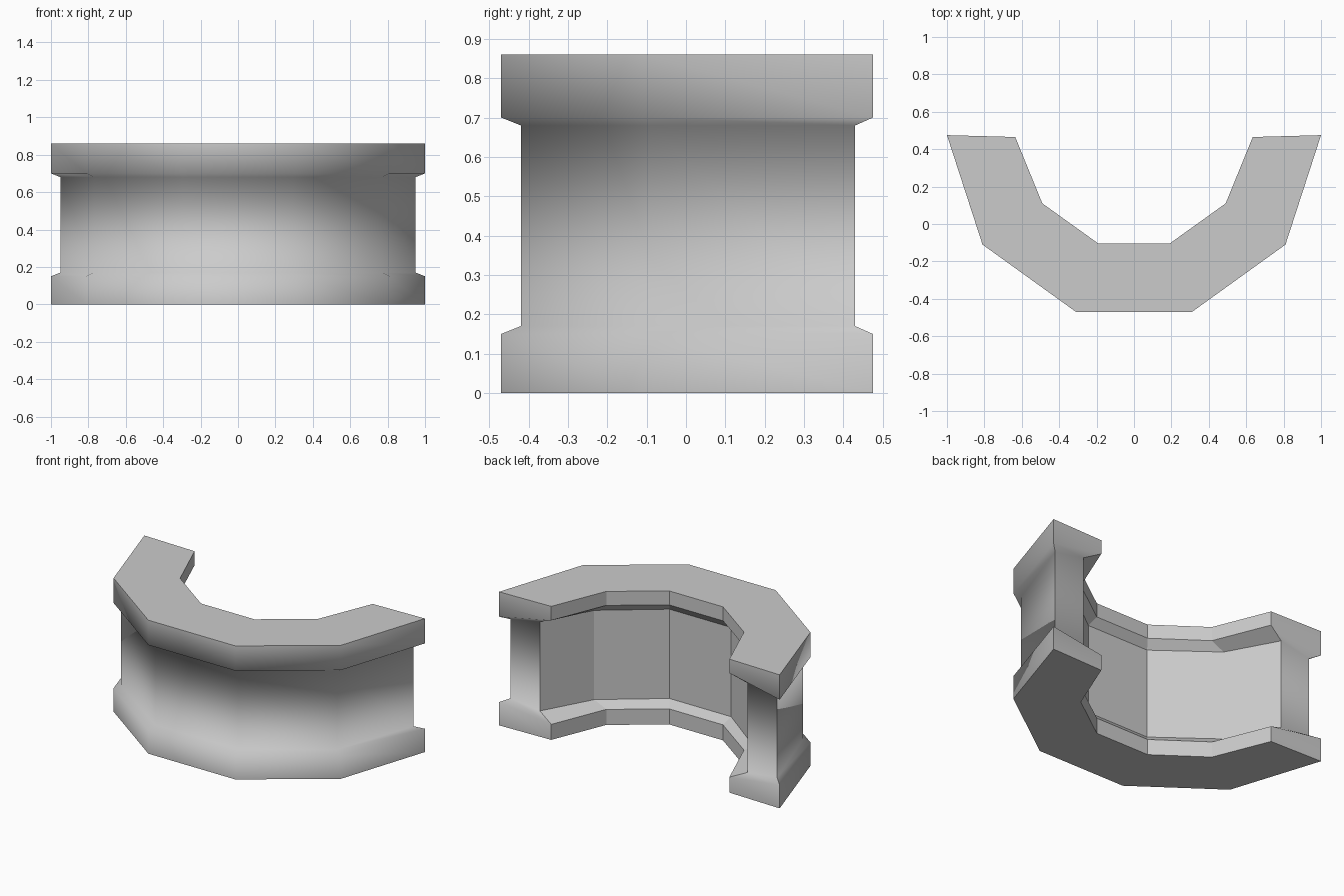
import bpy
import bmesh

cube = bpy.data.objects.get("Cube")
if cube:
    bpy.data.objects.remove(cube, do_unlink=True)

# Half outlines, from the open end to the centre of the front
RAIL_OUTER = [(1.0, 0.475), (0.81, -0.11), (0.31, -0.47)]
RAIL_INNER = [(0.635, 0.465), (0.49, 0.11), (0.19, -0.105)]
WALL_OUTER = [(0.95, 0.43), (0.77, -0.09), (0.295, -0.42)]
WALL_INNER = [(0.74, 0.43), (0.57, 0.12), (0.22, -0.145)]


def mirrored(half):
    """Full run of points from +x to -x."""
    return half + [(-x, y) for x, y in reversed(half)]


def ring(bm, outer, inner, z_outer, z_inner):
    """Closed U-shaped loop; the outer and inner edges may differ in height."""
    verts = [bm.verts.new((x, y, z_outer)) for x, y in mirrored(outer)]
    verts += [bm.verts.new((x, y, z_inner)) for x, y in reversed(mirrored(inner))]
    return verts


bm = bmesh.new()
rail, wall = (RAIL_OUTER, RAIL_INNER), (WALL_OUTER, WALL_INNER)

# Lower rail, sloped ledge, recessed wall, sloped ledge, upper rail
rings = [
    ring(bm, *rail, 0.0, 0.0),
    ring(bm, *rail, 0.15, 0.10),
    ring(bm, *wall, 0.17, 0.145),
    ring(bm, *wall, 0.68, 0.72),
    ring(bm, *rail, 0.70, 0.77),
    ring(bm, *rail, 0.86, 0.86),
]

# Skin the rings: smooth outside and ends, flat inside
count = len(rings[0])
half = count // 2
side = {}
for low, high in zip(rings, rings[1:]):
    for i in range(count):
        j = (i + 1) % count
        face = bm.faces.new((low[i], low[j], high[j], high[i]))
        if i < half - 1:
            side[face] = "outer"
        elif i in (half - 1, count - 1):
            side[face] = "end"
        else:
            side[face] = "inner"
        face.smooth = side[face] != "inner"

# Flat caps
for loop in (rings[0], rings[-1]):
    side[bm.faces.new(loop)] = "cap"

# Keep the borders between the sides crisp
for edge in bm.edges:
    if len({side[f] for f in edge.link_faces}) > 1:
        edge.smooth = False
bmesh.ops.recalc_face_normals(bm, faces=bm.faces[:])

mesh = bpy.data.meshes.new("curved_channel_wall")
bm.to_mesh(mesh)
bm.free()
channel = bpy.data.objects.new("curved_channel_wall", mesh)
bpy.context.collection.objects.link(channel)

# Single grey material
grey = bpy.data.materials.new("light_grey")
grey.use_nodes = True
colour = (0.6, 0.6, 0.6, 1.0)
grey.diffuse_color = colour
grey.node_tree.nodes["Principled BSDF"].inputs["Base Color"].default_value = colour
mesh.materials.append(grey)
